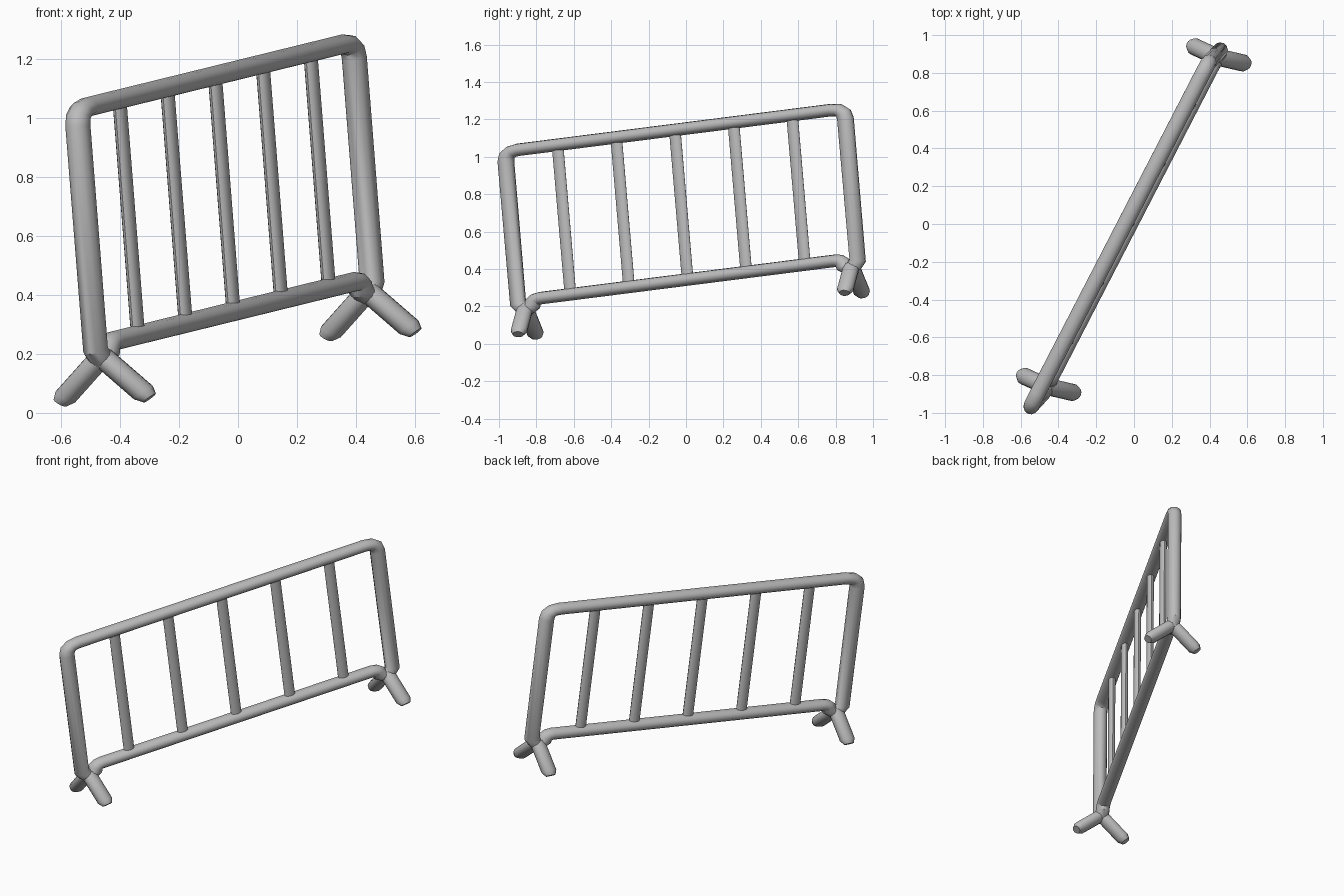
import bpy
from mathutils import Matrix, Vector

if "Cube" in bpy.data.objects:
    bpy.data.objects.remove(bpy.data.objects["Cube"])

steel = bpy.data.materials.new("galvanised grey")
steel.use_nodes = True
steel.diffuse_color = (0.5, 0.5, 0.5, 1)
steel.node_tree.nodes["Principled BSDF"].inputs["Base Color"].default_value = (0.5, 0.5, 0.5, 1)

# Tilted panel frame: along the rail, across the panel, up the posts
along = Vector((0.456, 0.883, 0.112)).normalized()
up = Vector((-0.074, -0.077, 0.994))
up = (up - along * up.dot(along)).normalized()
across = up.cross(along)
centre = Vector((-0.0785, -0.06, 1.1435))
TILT = Matrix.Translation(centre) @ Matrix((along, across, up)).transposed().to_4x4()

RADIUS = 0.04
STRETCH = (1.15, 1.04, 0.84)
HALF = 1.028       # post distance from the middle
LOW = -0.805       # lower rail height below the top rail
JOINT = Vector((HALF - 0.04, 0, -0.862))


def tube(name, points, stretch=STRETCH, radii=None):
    """Round tube along panel-space points, stretched then tilted."""
    curve = bpy.data.curves.new(name, "CURVE")
    curve.dimensions = "3D"
    curve.bevel_depth = RADIUS
    curve.bevel_resolution = 4
    curve.use_fill_caps = True
    spline = curve.splines.new("POLY")
    spline.points.add(len(points) - 1)
    for i, p in enumerate(points):
        spline.points[i].co = [c / s for c, s in zip(p, stretch)] + [1]
        spline.points[i].radius = radii[i] if radii else 1
    helper = bpy.data.objects.new(name + " path", curve)
    bpy.context.collection.objects.link(helper)
    bpy.context.view_layer.update()
    graph = bpy.context.evaluated_depsgraph_get()
    mesh = bpy.data.meshes.new_from_object(helper.evaluated_get(graph))
    bpy.data.objects.remove(helper)
    mesh.transform(TILT @ Matrix.Diagonal((*stretch, 1)))
    mesh.materials.clear()
    mesh.materials.append(steel)
    obj = bpy.data.objects.new(name, mesh)
    bpy.context.collection.objects.link(obj)
    bpy.ops.object.select_all(action="DESELECT")
    obj.select_set(True)
    bpy.context.view_layer.objects.active = obj
    bpy.ops.object.shade_smooth_by_angle(angle=0.7)
    return obj


def bend(corner_x, corner_z, size_x, size_z, steps=3):
    """Points rounding a corner from the vertical to the rail."""
    start = Vector((corner_x, 0, corner_z - size_z))
    corner = Vector((corner_x, 0, corner_z))
    end = Vector((corner_x - size_x, 0, corner_z))
    ts = [i / steps for i in range(steps + 1)]
    return [start * (1 - t) ** 2 + corner * 2 * t * (1 - t) + end * t * t for t in ts]


def mirrored(half):
    """Complete a half path with its mirror image."""
    return half + [Vector((-p.x, p.y, p.z)) for p in reversed(half)]


# Posts and top rail in one bent tube
post_foot = Vector((HALF, 0, -0.82))
tube("outer_frame", mirrored([JOINT, post_foot] + bend(HALF, 0, 0.08, 0.055)))

# Lower rail, its ends bent down to the foot joints
tube("lower_rail", mirrored([JOINT] + bend(HALF - 0.085, LOW, 0.05, 0.035)))

# Flattened upright bars
for i in range(-2, 3):
    x = i * 0.355
    tube(f"bar_{i + 3}", [Vector((x, 0, LOW)), Vector((x, 0, 0))], (0.85, 0.52, 0.84))

# Splayed feet with blunt tips
for end, side in (("front", -1), ("back", 1)):
    start = Vector((side * JOINT.x, 0, JOINT.z + 0.015))
    for hand, s in (("left", 1), ("right", -1)):
        tip = Vector((side * JOINT.x + s * 0.025, -s * 0.158, JOINT.z - 0.135))
        tube(f"{end}_{hand}_foot", [start, start.lerp(tip, 0.87), tip], radii=[1, 1, 0.65])
